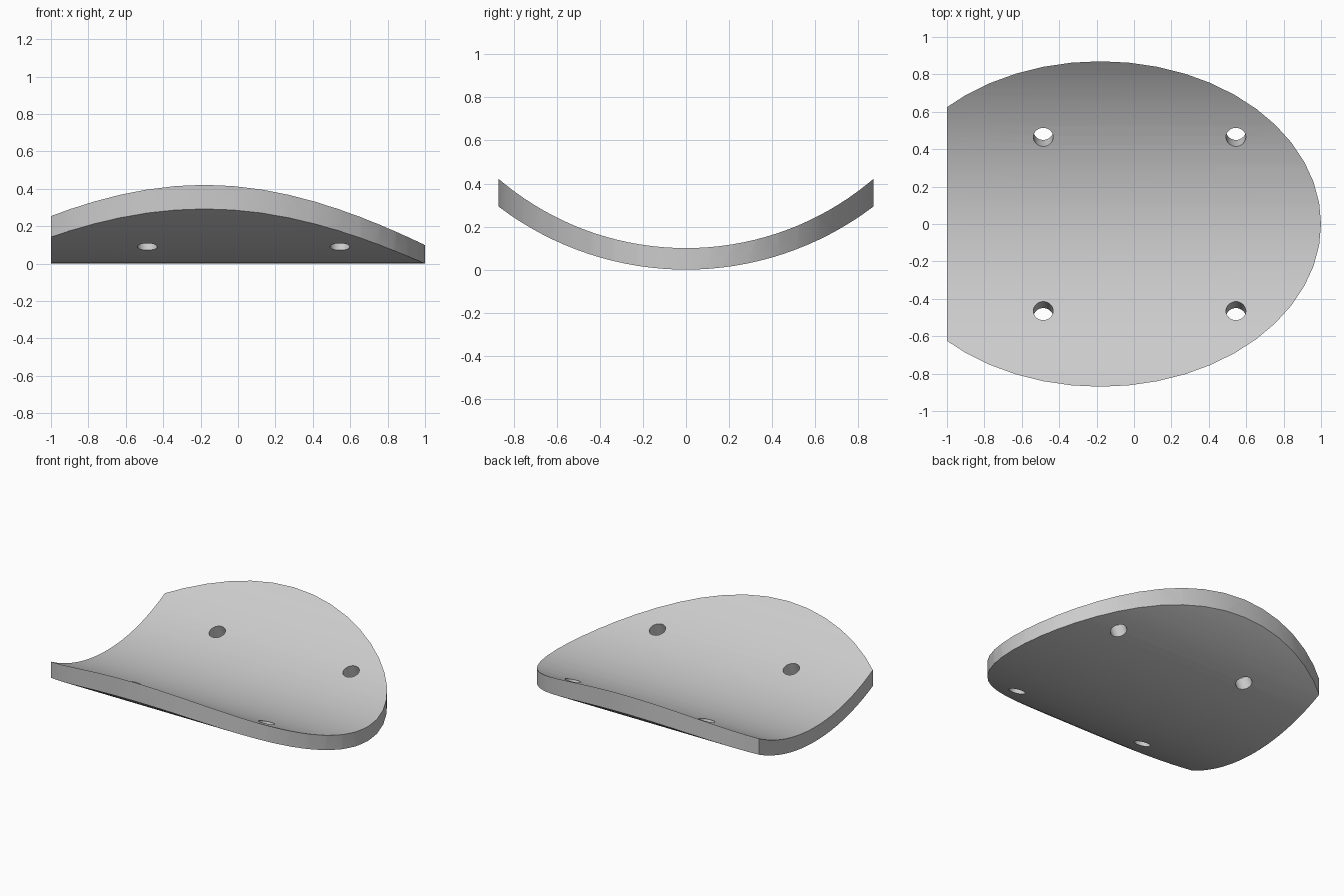
import bpy, bmesh, math
from mathutils import Matrix

if "Cube" in bpy.data.objects:
    bpy.data.objects.remove(bpy.data.objects["Cube"])

R_OUT, R_IN = 1.44, 1.34          # concentric shell radii, axis along x
AXIS_Z = R_OUT
ELL_X, ELL_A, ELL_B = -0.18, 1.18, 0.87
HOLE_R, HOLE_ANGLE = 0.053, math.radians(20.3)

grey = bpy.data.materials.new("grey")
grey.diffuse_color = (0.6, 0.6, 0.6, 1)
grey.use_nodes = True
grey.node_tree.nodes["Principled BSDF"].inputs["Base Color"].default_value = grey.diffuse_color


def prism(name, outline, direction):
    """Solid made by extruding a closed outline."""
    bm = bmesh.new()
    face = bm.faces.new([bm.verts.new(p) for p in outline])
    ext = bmesh.ops.extrude_face_region(bm, geom=[face])
    bmesh.ops.translate(bm, vec=direction,
                        verts=[v for v in ext["geom"] if isinstance(v, bmesh.types.BMVert)])
    bmesh.ops.recalc_face_normals(bm, faces=bm.faces)
    return to_object(name, bm)


def to_object(name, bm):
    mesh = bpy.data.meshes.new(name)
    bm.to_mesh(mesh)
    bm.free()
    mesh.materials.append(grey)
    obj = bpy.data.objects.new(name, mesh)
    bpy.context.collection.objects.link(obj)
    return obj


def cut(target, cutter, operation):
    """Apply a boolean and discard the cutter."""
    mod = target.modifiers.new("cut", "BOOLEAN")
    mod.object, mod.operation, mod.solver = cutter, operation, "EXACT"
    bpy.context.view_layer.objects.active = target
    bpy.ops.object.modifier_apply(modifier=mod.name)
    bpy.data.objects.remove(cutter)


# Curved plate: arc-shaped section extruded along x, flat end at x = -1
N = 40
angles = [math.radians(-46 + 92 * i / N) for i in range(N + 1)]
section = [(-1, R_OUT * math.sin(a), AXIS_Z - R_OUT * math.cos(a)) for a in angles]
section += [(-1, R_IN * math.sin(a), AXIS_Z - R_IN * math.cos(a)) for a in reversed(angles)]
plate = prism("curved_plate", section, (2.3, 0, 0))

# Elliptical outline with vertical walls
ellipse = [(ELL_X + ELL_A * math.cos(math.tau * i / 48),
            ELL_B * math.sin(math.tau * i / 48), -0.5) for i in range(48)]
cut(plate, prism("outline_cutter", ellipse, (0, 0, 2)), "INTERSECT")

# Four bolt holes drilled square to the curved surface
for x in (-0.485, 0.545):
    for side in (-1, 1):
        bm = bmesh.new()
        bmesh.ops.create_cone(
            bm, cap_ends=True, segments=32, radius1=HOLE_R, radius2=HOLE_R, depth=0.4,
            matrix=Matrix.Translation((x, 0, AXIS_Z))
            @ Matrix.Rotation(side * HOLE_ANGLE, 4, "X")
            @ Matrix.Translation((0, 0, -(R_OUT + R_IN) / 2)))
        cut(plate, to_object("hole_cutter", bm), "DIFFERENCE")

# Smooth curved surfaces, sharp rims
plate.select_set(True)
bpy.context.view_layer.objects.active = plate
bpy.ops.object.shade_smooth_by_angle(angle=math.radians(30))
